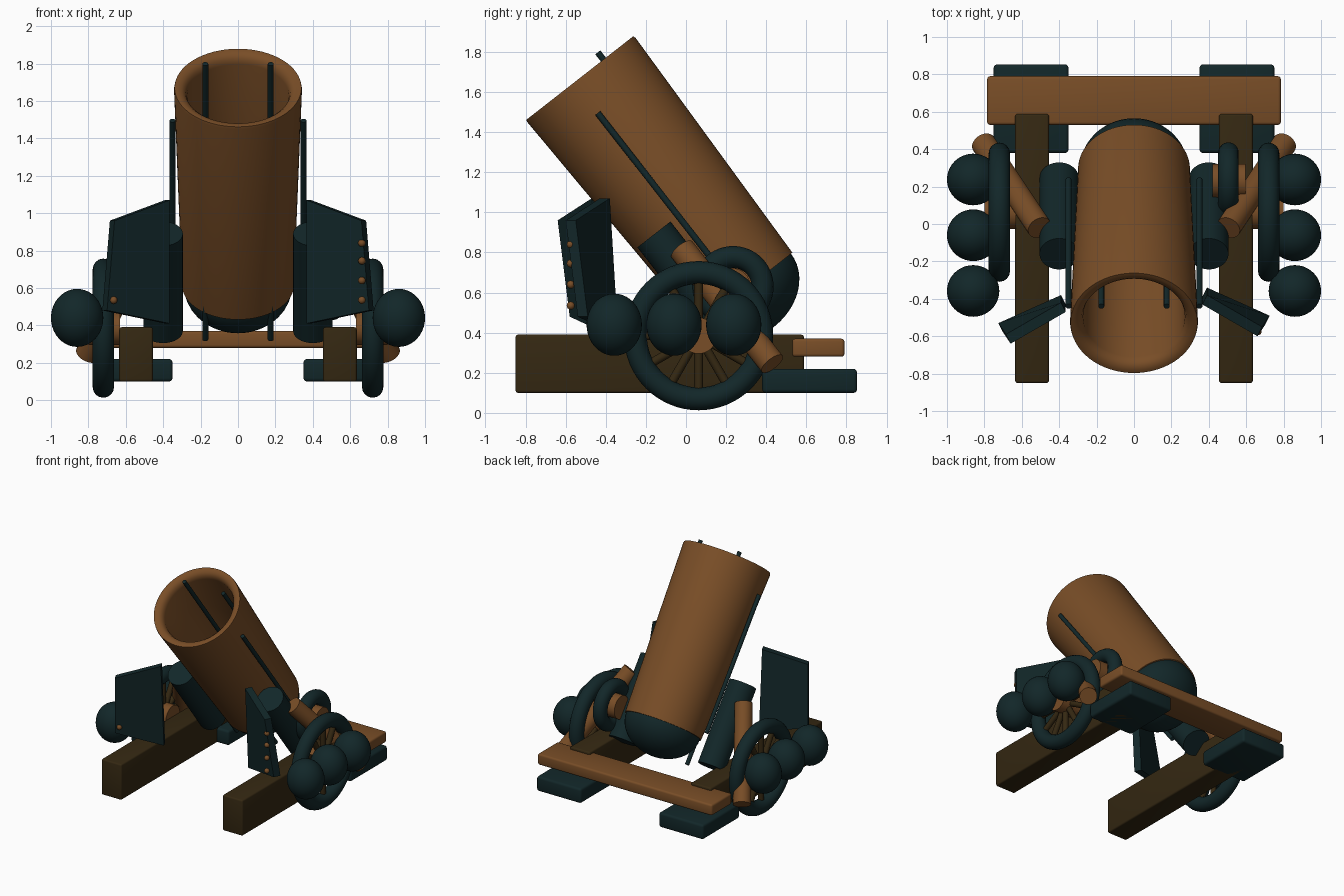
import bpy, bmesh, math
from mathutils import Vector, Matrix

if "Cube" in bpy.data.objects:
    bpy.data.objects.remove(bpy.data.objects["Cube"])

TILT = math.radians(38)
BREECH = Vector((0, 0.295, 0.615))
AXIS = Vector((0, -math.sin(TILT), math.cos(TILT)))


def mat(name, c):
    m = bpy.data.materials.new(name)
    m.diffuse_color = (*c, 1)
    m.use_nodes = True
    m.node_tree.nodes["Principled BSDF"].inputs["Base Color"].default_value = m.diffuse_color
    return m


BROWN = mat("warm_brown", (0.19, 0.075, 0.02))
TEAL = mat("dark_teal", (0.006, 0.020, 0.022))
WOOD = mat("dark_wood", (0.035, 0.021, 0.006))


def finish(bm, name, m, smooth=True):
    bmesh.ops.recalc_face_normals(bm, faces=bm.faces)
    me = bpy.data.meshes.new(name)
    bm.to_mesh(me)
    bm.free()
    ob = bpy.data.objects.new(name, me)
    bpy.context.collection.objects.link(ob)
    me.materials.append(m)
    if smooth:
        bpy.ops.object.select_all(action='DESELECT')
        ob.select_set(True)
        bpy.context.view_layer.objects.active = ob
        bpy.ops.object.shade_smooth_by_angle(angle=math.radians(35))
    return ob


def box(name, m, lo, hi, bevel=0.015):
    bm = bmesh.new()
    lo, hi = Vector(lo), Vector(hi)
    bmesh.ops.create_cube(bm, size=1, matrix=Matrix.Translation((lo + hi) / 2)
                          @ Matrix.Diagonal((*(hi - lo), 1)))
    bmesh.ops.bevel(bm, geom=bm.edges[:], offset=bevel, segments=3,
                    profile=0.5, affect='EDGES')
    return finish(bm, name, m)


def rod(name, m, a, b, r, segs=32):
    a, b = Vector(a), Vector(b)
    bm = bmesh.new()
    rot = (b - a).to_track_quat('Z', 'Y').to_matrix().to_4x4()
    bmesh.ops.create_cone(bm, cap_ends=True, segments=segs, radius1=r, radius2=r,
                          depth=(b - a).length,
                          matrix=Matrix.Translation((a + b) / 2) @ rot)
    return finish(bm, name, m)


def ball(name, m, pos, size, rot=0, segs=40):
    bm = bmesh.new()
    bmesh.ops.create_uvsphere(bm, u_segments=segs, v_segments=segs // 2, radius=1,
                              matrix=Matrix.Translation(pos) @ Matrix.Rotation(rot, 4, 'X')
                              @ Matrix.Diagonal((*size, 1)))
    return finish(bm, name, m)


def lathe(name, m, profile, matrix, segs=64, closed=False):
    bm = bmesh.new()
    vs = [bm.verts.new((r, 0, z)) for r, z in profile]
    pairs = list(zip(vs, vs[1:])) + ([(vs[-1], vs[0])] if closed else [])
    es = [bm.edges.new(p) for p in pairs]
    bmesh.ops.spin(bm, geom=vs + es, cent=(0, 0, 0), axis=(0, 0, 1),
                   angle=math.tau, steps=segs, use_duplicate=False)
    bmesh.ops.remove_doubles(bm, verts=bm.verts, dist=1e-5)
    bm.transform(matrix)
    return finish(bm, name, m)


def ring(name, m, pos, major, minor):
    prof = [(major + minor * math.cos(i * math.tau / 16), minor * math.sin(i * math.tau / 16))
            for i in range(16)]
    return lathe(name, m, prof, Matrix.Translation(pos) @ Matrix.Rotation(math.pi / 2, 4, 'Y'),
                 closed=True)


# barrel with bore, and domed breech
lathe("barrel", BROWN,
      [(0, 0), (0.299, 0), (0.342, 1.325), (0.339, 1.339), (0.322, 1.339), (0.3, 1.332),
       (0.282, 1.315), (0.272, 1.285), (0.268, 0.15), (0, 0.15)],
      Matrix.Translation(BREECH) @ Matrix.Rotation(TILT, 4, 'X'))
ball("breech_dome", TEAL, BREECH, (0.29, 0.29, 0.235), TILT, 48)

# six long bars set in a hexagon around the barrel
for i in range(6):
    a = i * math.pi / 3
    top = Vector((0.35 * math.cos(a), -0.44, 1.495 + 0.303 / 0.866 * math.sin(a)))
    rod("barrel_bar", TEAL, top, top - AXIS * 1.1, 0.016, 12)

# rear crossbeam
box("crossbeam", BROWN, (-0.785, 0.53, 0.28), (0.785, 0.79, 0.37))

WC = Vector((0, 0.063, 0.385))
for s, side in ((1, "right"), (-1, "left")):
    # base rails and feet
    xs = sorted((s * 0.455, s * 0.635))
    box(side + "_rail", WOOD, (xs[0], -0.85, 0.10), (xs[1], 0.588, 0.39), 0.012)
    xs = sorted((s * 0.35, s * 0.75))
    box(side + "_foot", TEAL, (xs[0], 0.38, 0.10), (xs[1], 0.853, 0.22), 0.018)

    # recoil cylinder beside the barrel, and slanted brace
    top = Vector((s * 0.4, -0.16, 0.89))
    rod(side + "_recoil_cylinder", TEAL, top, top - AXIS * 0.66, 0.105, 40)
    rod(side + "_brace", BROWN, (s * 0.505, -0.02, 0.815), (s * 0.805, 0.43, 0.245), 0.066)

    # wheel: rim, hub, spokes
    c = WC + Vector((s * 0.72, 0, 0))
    ring(side + "_wheel_rim", TEAL, c, 0.315, 0.057)
    rod(side + "_wheel_hub", BROWN, c - Vector((s * 0.09, 0, 0)), c + Vector((s * 0.08, 0, 0)), 0.09)
    for i in range(12):
        a = i * math.tau / 12
        d = Vector((0, math.cos(a), math.sin(a)))
        rod(side + "_spoke", WOOD, c + d * 0.05, c + d * 0.31, 0.022, 12)

    # row of shot
    for y in (-0.358, -0.06, 0.238):
        ball(side + "_shot", TEAL, (s * 0.86, y, 0.44), (0.14, 0.138, 0.155))

    # leaning shield plate: front corners, then the same corners pushed back
    dy = 0 if s > 0 else -0.04
    front = [(0.66, -0.60, 0.96), (0.365, -0.43, 1.07), (0.365, -0.39, 0.41), (0.70, -0.54, 0.48)]
    back = Vector((0.025, 0.05, 0))
    bm = bmesh.new()
    f = [bm.verts.new((s * x, y + dy, z)) for x, y, z in front]
    b = [bm.verts.new((s * (x + back.x), y + dy + back.y, z)) for x, y, z in front]
    bm.faces.new(f)
    bm.faces.new(b[::-1])
    for i in range(4):
        j = (i + 1) % 4
        bm.faces.new((f[i], b[i], b[j], f[j]))
    finish(bm, side + "_shield", TEAL, smooth=False)

# shield rivets
for z in (0.84, 0.745, 0.64, 0.535):
    ball("right_rivet", BROWN, (0.662, -0.575, z), (0.02, 0.02, 0.02), 0, 16)
ball("left_rivet", BROWN, (-0.665, -0.575, 0.535), (0.02, 0.02, 0.02), 0, 16)

# elevation handwheel, on the right only
ring("handwheel", TEAL, (0.505, 0.235, 0.63), 0.147, 0.055)
rod("handwheel_hub", BROWN, (0.42, 0.23, 0.63), (0.595, 0.23, 0.63), 0.092)
